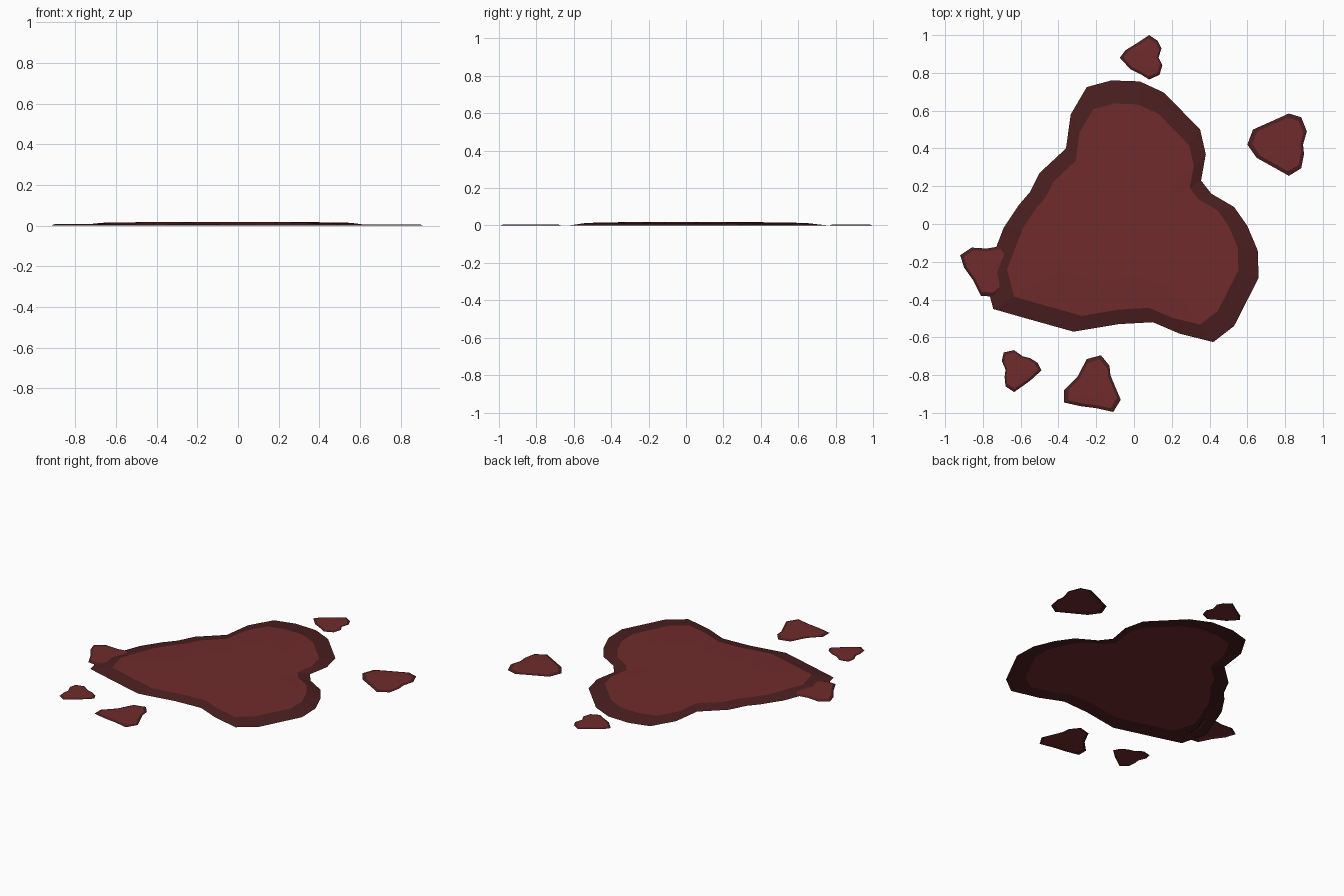
import bpy
import bmesh
from mathutils import Vector

if "Cube" in bpy.data.objects:
    bpy.data.objects.remove(bpy.data.objects["Cube"])


def flat_colour(name, rgb):
    m = bpy.data.materials.new(name)
    m.diffuse_color = (*rgb, 1)
    m.use_nodes = True
    m.node_tree.nodes["Principled BSDF"].inputs["Base Color"].default_value = m.diffuse_color
    return m


CAP = flat_colour("dark red", (0.162, 0.024, 0.025))
RIM = flat_colour("deep maroon", (0.071, 0.0135, 0.0143))


def puddle(name, outline, inset, rim_z, top_z, centre=None):
    """Open low shell: a dark sloping rim around a slightly domed cap."""
    pts = [Vector(p) for p in outline]
    c = Vector(centre) if centre else sum(pts, Vector((0, 0))) / len(pts)
    bm = bmesh.new()

    def ring(scale, z):
        return [bm.verts.new((*(c + (p - c) * scale), z)) for p in pts]

    outer, inner = ring(1, 0), ring(inset, rim_z)
    crown = ring(inset * 0.6, top_z)
    n = len(pts)
    for lower, upper, mat in ((outer, inner, 1), (inner, crown, 0)):
        for i in range(n):
            j = (i + 1) % n
            bm.faces.new((lower[i], lower[j], upper[j], upper[i])).material_index = mat
    bm.faces.new(crown)
    bmesh.ops.recalc_face_normals(bm, faces=bm.faces[:])
    # open shell: make sure the surface faces up
    if sum(f.normal.z for f in bm.faces) < 0:
        bmesh.ops.reverse_faces(bm, faces=bm.faces[:])
    mesh = bpy.data.meshes.new(name)
    bm.to_mesh(mesh)
    bm.free()
    mesh.materials.append(CAP)
    mesh.materials.append(RIM)
    ob = bpy.data.objects.new(name, mesh)
    bpy.context.collection.objects.link(ob)


# Main pool
puddle("main_pool", [
    (-.12, .76), (.03, .755), (.16, .695), (.35, .50), (.38, .37), (.355, .23),
    (.41, .16), (.53, .09), (.60, -.01), (.655, -.14), (.66, -.285), (.53, -.54),
    (.42, -.625), (.24, -.58), (.10, -.52), (-.08, -.53), (-.32, -.57),
    (-.57, -.50), (-.745, -.45), (-.79, -.28), (-.69, -.02), (-.61, .10),
    (-.55, .17), (-.50, .27), (-.36, .40), (-.335, .58), (-.25, .725)],
    0.845, 0.014, 0.018, (-.03, -.03))

# Small splashes around it
puddle("back_drop", [
    (.08, 1), (.125, .97), (.145, .93), (.13, .88), (.15, .84), (.135, .79),
    (.08, .765), (.04, .79), (-.02, .82), (-.075, .88), (-.045, .92), (.02, .96)],
    0.86, 0.005, 0.006)
puddle("right_drop", [
    (.82, .585), (.885, .565), (.915, .49), (.895, .42), (.90, .37), (.885, .295),
    (.82, .255), (.74, .30), (.65, .35), (.60, .42), (.63, .50), (.72, .54)],
    0.86, 0.005, 0.006)
puddle("front_drop", [
    (-.175, -.695), (-.13, -.75), (-.125, -.80), (-.10, -.86), (-.07, -.93),
    (-.11, -.995), (-.20, -.975), (-.28, -.965), (-.37, -.945), (-.37, -.88),
    (-.30, -.81), (-.25, -.715)],
    0.86, 0.005, 0.006)
puddle("front_left_drop", [
    (-.635, -.668), (-.59, -.70), (-.55, -.71), (-.51, -.735), (-.49, -.775),
    (-.55, -.83), (-.635, -.89), (-.68, -.86), (-.685, -.81), (-.68, -.77),
    (-.70, -.725), (-.69, -.68)],
    0.86, 0.005, 0.006)
puddle("left_drop", [
    (-.92, -.165), (-.86, -.125), (-.78, -.13), (-.69, -.115), (-.665, -.16),
    (-.70, -.25), (-.70, -.35), (-.74, -.385), (-.81, -.38), (-.85, -.30),
    (-.90, -.23)],
    0.86, 0.0075, 0.008)
